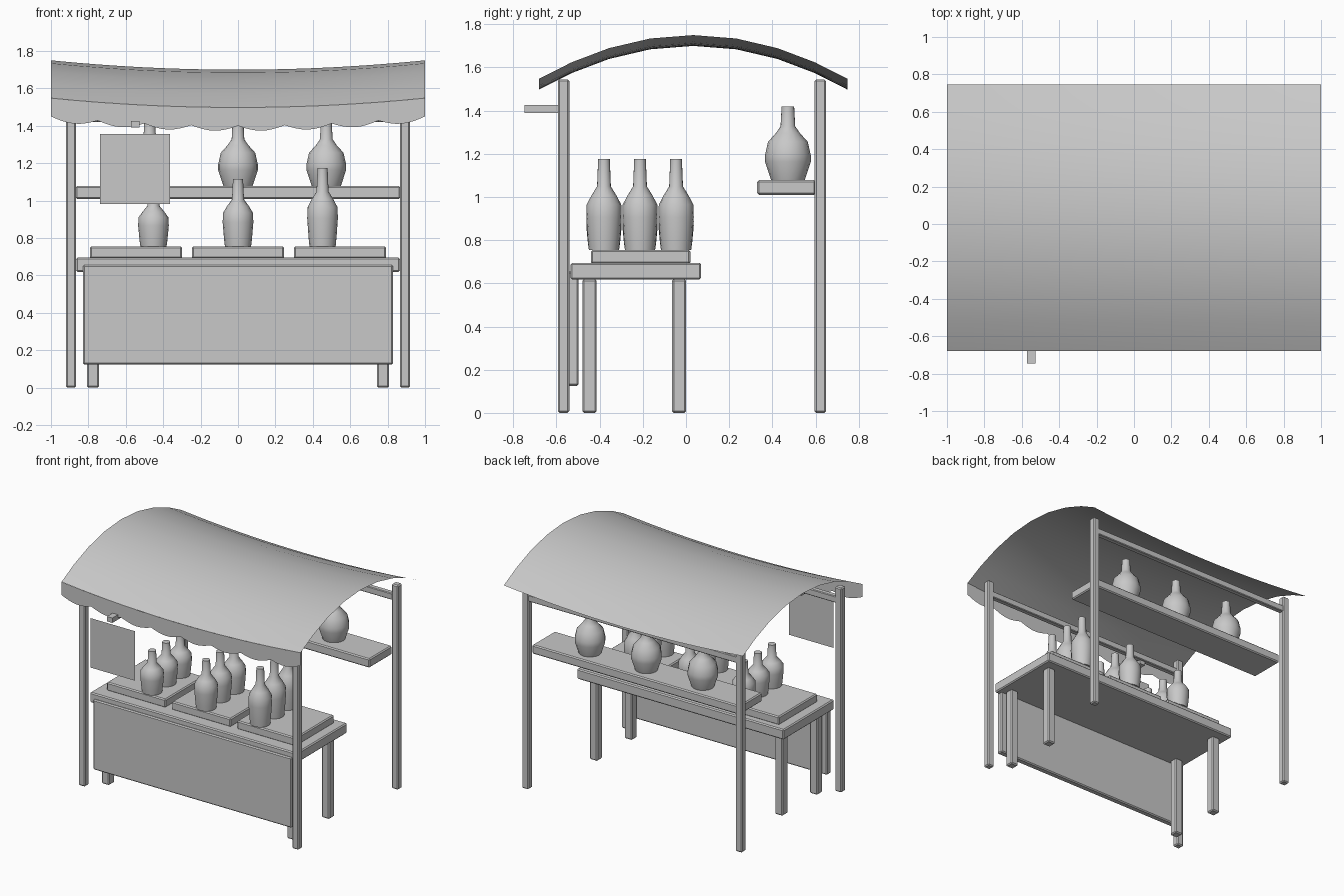
import bpy, bmesh, math

cube = bpy.data.objects.get("Cube")
if cube:
    bpy.data.objects.remove(cube, do_unlink=True)

grey = bpy.data.materials.new("plain_grey")
grey.use_nodes = True
colour = (0.58, 0.58, 0.58, 1)
grey.diffuse_color = colour
grey.node_tree.nodes["Principled BSDF"].inputs["Base Color"].default_value = colour


def finish(name, bm, angle=None):
    """Turn a bmesh into a named object, smooth if an angle is given."""
    bmesh.ops.recalc_face_normals(bm, faces=bm.faces)
    mesh = bpy.data.meshes.new(name)
    bm.to_mesh(mesh)
    bm.free()
    mesh.materials.append(grey)
    ob = bpy.data.objects.new(name, mesh)
    bpy.context.collection.objects.link(ob)
    if angle:
        bpy.ops.object.select_all(action='DESELECT')
        ob.select_set(True)
        bpy.context.view_layer.objects.active = ob
        bpy.ops.object.shade_smooth_by_angle(angle=math.radians(angle))
    return ob


def box(name, x, y, z, bevel=0.008):
    """Box from (min, max) ranges with softened edges."""
    bm = bmesh.new()
    bmesh.ops.create_cube(bm, size=1)
    for v in bm.verts:
        v.co = [r[0] if c < 0 else r[1] for c, r in zip(v.co, (x, y, z))]
    ob = finish(name, bm)
    if bevel:
        mod = ob.modifiers.new("soft_edges", 'BEVEL')
        mod.width = bevel
        mod.segments = 1
    return ob


def around(c, size):
    return (c - size / 2, c + size / 2)


def sheet(name, us, vs, point, angle=None):
    """Open grid surface given by point(u, v)."""
    bm = bmesh.new()
    grid = [[bm.verts.new(point(u, v)) for v in vs] for u in us]
    for a, b in zip(grid, grid[1:]):
        for j in range(len(vs) - 1):
            bm.faces.new((a[j], b[j], b[j + 1], a[j + 1]))
    return finish(name, bm, angle)


def bottle(name, profile, x, y, z, height, sides=16):
    """Lathe a profile of (height fraction, radius)."""
    bm = bmesh.new()
    rings = []
    for t, r in profile:
        rings.append([bm.verts.new((x + r * math.cos(a), y + r * math.sin(a), z + t * height))
                      for a in (math.tau * i / sides for i in range(sides))])
    for a, b in zip(rings, rings[1:]):
        for i in range(sides):
            j = (i + 1) % sides
            bm.faces.new((a[i], a[j], b[j], b[i]))
    bm.faces.new(rings[0])
    bm.faces.new(rings[-1])
    return finish(name, bm, 50)


# Frame posts and top rails
for row, y in (("front", -0.567), ("back", 0.622)):
    for side, s in (("right", -1), ("left", 1)):
        box(f"{row}_{side}_post", around(s * 0.893, 0.055), around(y, 0.053), (0, 1.545))
    box(f"{row}_top_rail", (-0.88, 0.88), around(y, 0.04), (1.42, 1.47), 0.005)

# Sagging arched canopy
FRONT, BACK = -0.68, 0.747
MID, HALF = (FRONT + BACK) / 2, (BACK - FRONT) / 2


def canopy_point(x, u):
    return (x, MID + HALF * u, 1.498 + 0.05 * x * x + 0.202 * (1 - u * u))


xs = [i / 8 - 1 for i in range(17)]
us = [math.sin(math.radians(48) * (i / 4 - 1)) / math.sin(math.radians(48)) for i in range(9)]
sheet("canopy", xs, us, canopy_point, 60)


# Scalloped valance along the front edge
def valance_point(x, t):
    top = canopy_point(x, -1)[2]
    low = 1.4 + 0.05 * x * x - 0.027 * abs(math.sin(4 * math.pi * x))
    return (x, FRONT, top + (low - top) * t)


sheet("valance", [i / 32 - 1 for i in range(65)], (0, 1), valance_point)

# Counter with legs and front panel
box("counter_top", (-0.865, 0.865), (-0.535, 0.07), (0.618, 0.695))
box("counter_front_panel", (-0.83, 0.83), (-0.548, -0.498), (0.125, 0.655))
for row, y in (("front", -0.447), ("back", -0.032)):
    for side, s in (("right", -1), ("left", 1)):
        box(f"counter_{row}_{side}_leg", around(s * 0.775, 0.065), around(y, 0.065), (0, 0.62))

# Back shelf
box("back_shelf", (-0.868, 0.868), (0.33, 0.6), (1.01, 1.078))

# Trays holding rows of slim bottles, and round bottles on the shelf
slim = ((0, 0.07), (0.12, 0.075), (0.36, 0.082), (0.5, 0.08), (0.6, 0.058),
        (0.7, 0.032), (1, 0.027))
round_body = ((0, 0.078), (0.25, 0.106), (0.34, 0.106), (0.52, 0.092), (0.64, 0.055),
              (0.73, 0.034), (1, 0.029))
for side, s, height in (("right", -1, 0.31), ("middle", 0, 0.36), ("left", 1, 0.42)):
    box(f"{side}_tray", around(s * 0.545, 0.492), (-0.44, 0.02), (0.69, 0.755))
    for i, y in enumerate((-0.38, -0.213, -0.046)):
        bottle(f"{side}_slim_bottle_{i + 1}", slim, s * 0.452, y, 0.755, height)
    bottle(f"{side}_round_bottle", round_body, s * 0.472, 0.472, 1.078, 0.342)

# Hanging sign board and its bracket
box("sign_bracket", around(-0.55, 0.045), (-0.747, -0.56), (1.39, 1.427), 0)
sheet("sign_board", (-0.737, -0.363), (0.983, 1.357), lambda x, z: (x, -0.71, z))
